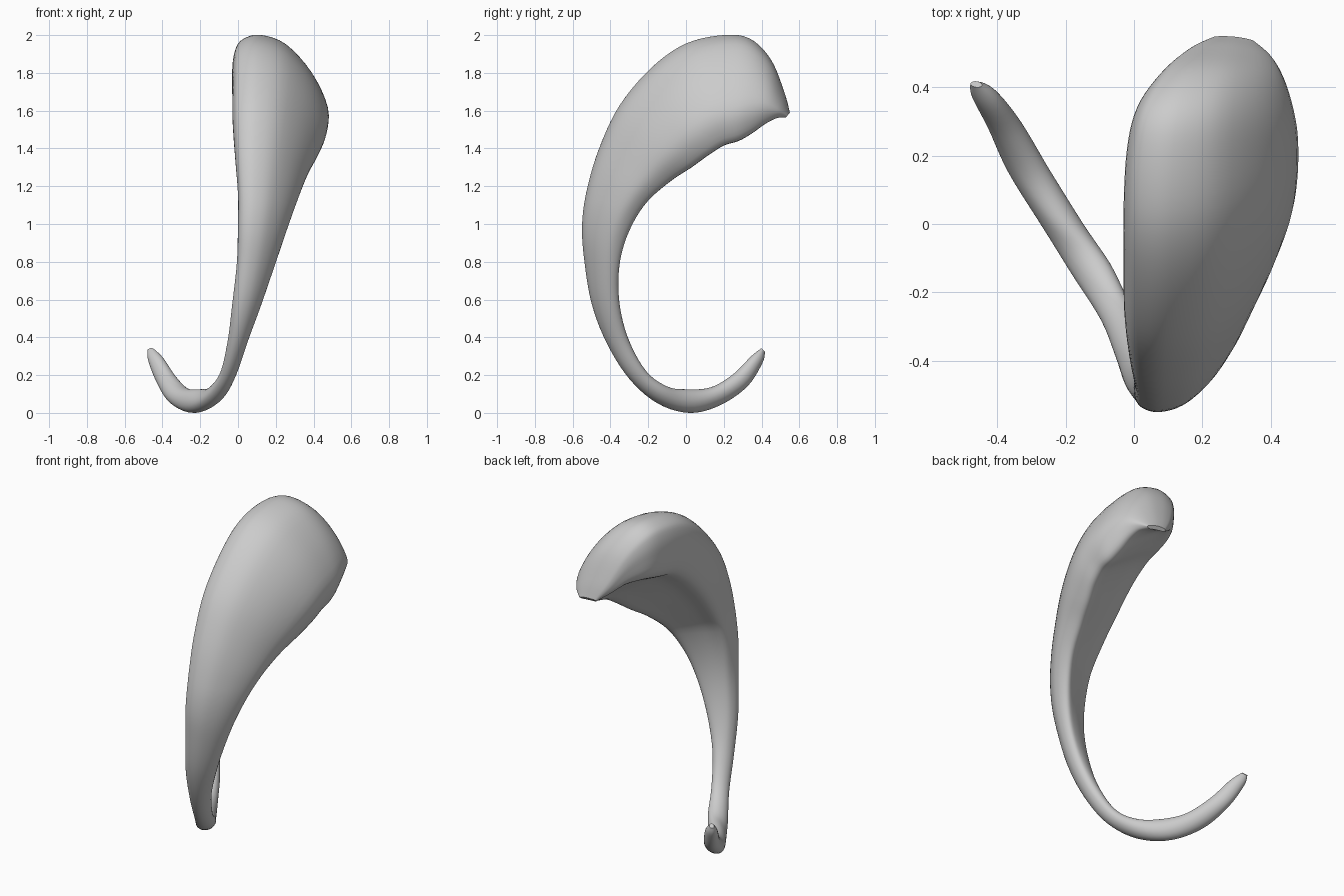
import bpy, bmesh, math
from mathutils import Vector

if "Cube" in bpy.data.objects:
    bpy.data.objects.remove(bpy.data.objects["Cube"])

# Stations from tail tip to head lip: outer y, outer z, inner y, inner z, left x, right x
STATIONS = [
    (0.418, 0.325, 0.40, 0.343, -0.478, -0.445),
    (0.405, 0.265, 0.345, 0.30, -0.475, -0.395),
    (0.325, 0.14, 0.25, 0.205, -0.43, -0.325),
    (0.18, 0.04, 0.13, 0.135, -0.37, -0.245),
    (0.02, 0.0, 0.0, 0.125, -0.28, -0.155),
    (-0.15, 0.05, -0.10, 0.14, -0.19, -0.07),
    (-0.30, 0.18, -0.21, 0.22, -0.10, -0.01),
    (-0.42, 0.37, -0.30, 0.38, -0.055, 0.05),
    (-0.50, 0.58, -0.345, 0.56, -0.03, 0.12),
    (-0.54, 0.82, -0.35, 0.75, -0.005, 0.19),
    (-0.55, 1.00, -0.31, 0.93, 0.0, 0.25),
    (-0.525, 1.18, -0.22, 1.10, 0.0, 0.31),
    (-0.46, 1.40, -0.09, 1.22, -0.015, 0.365),
    (-0.35, 1.63, 0.03, 1.30, -0.028, 0.42),
    (-0.18, 1.83, 0.12, 1.365, -0.03, 0.46),
    (0.0, 1.955, 0.20, 1.415, -0.03, 0.475),
    (0.20, 2.0, 0.28, 1.44, -0.02, 0.475),
    (0.34, 1.98, 0.35, 1.48, 0.01, 0.46),
    (0.45, 1.87, 0.42, 1.53, 0.08, 0.435),
    (0.52, 1.70, 0.48, 1.56, 0.16, 0.40),
    (0.55, 1.59, 0.53, 1.565, 0.23, 0.35),
]

# Leaf-like head section, hollow on the inner side: (across x, outer to inner)
LEAF = [(0, .30), (.02, .13), (.09, .04), (.27, 0), (.55, .09), (.83, .36),
        (1, .68), (.97, .90), (.85, 1), (.60, .85), (.30, .67), (.05, .55)]
# Round tail section with matching points, leaning slightly to the left underneath
ROUND = [(.5 - .5 * math.cos(k * math.pi / 6) - .1 * math.sin(k * math.pi / 6),
          .5 - .5 * math.sin(k * math.pi / 6)) for k in range(12)]


def spline(points, steps, closed):
    """Smooth curve passing through all points, of any dimension."""
    n = len(points)
    pick = (lambda i: points[i % n]) if closed else (lambda i: points[max(0, min(n - 1, i))])
    out = []
    for i in range(n if closed else n - 1):
        a, b, c, d = (pick(i + k) for k in (-1, 0, 1, 2))
        for j in range(steps):
            t = j / steps
            out.append(tuple(
                q + .5 * t * (r - p + t * (2 * p - 5 * q + 4 * r - s + t * (3 * (q - r) + s - p)))
                for p, q, r, s in zip(a, b, c, d)))
    if not closed:
        out.append(tuple(points[-1]))
    return out


# Loft the sections along the hook
STEPS = 5
leaf, rnd = spline(LEAF, 4, True), spline(ROUND, 4, True)
bm = bmesh.new()
rings = []
for i, (oy, oz, iy, iz, xl, xr) in enumerate(spline(STATIONS, STEPS, False)):
    blend = max(0, min(1, (i / STEPS - 7) / 4))
    ring = []
    for (u0, s0), (u1, s1) in zip(rnd, leaf):
        u, s = u0 + (u1 - u0) * blend, s0 + (s1 - s0) * blend
        ring.append(bm.verts.new((xl + (xr - xl) * u, oy + (iy - oy) * s, oz + (iz - oz) * s)))
    rings.append(ring)
for a, b in zip(rings, rings[1:]):
    for k in range(len(a)):
        m = (k + 1) % len(a)
        bm.faces.new((a[k], a[m], b[m], b[k]))

# Close the tail tip and the head lip
for ring in (rings[0], rings[-1]):
    centre = bm.verts.new(sum((v.co for v in ring), Vector()) / len(ring))
    for k in range(len(ring)):
        bm.faces.new((ring[k], ring[(k + 1) % len(ring)], centre))
bmesh.ops.recalc_face_normals(bm, faces=bm.faces)

mesh = bpy.data.meshes.new("curved_hook")
bm.to_mesh(mesh)
bm.free()
hook = bpy.data.objects.new("curved_hook", mesh)
bpy.context.collection.objects.link(hook)
bpy.context.view_layer.objects.active = hook
hook.select_set(True)
bpy.ops.object.shade_smooth_by_angle(angle=math.radians(40))
